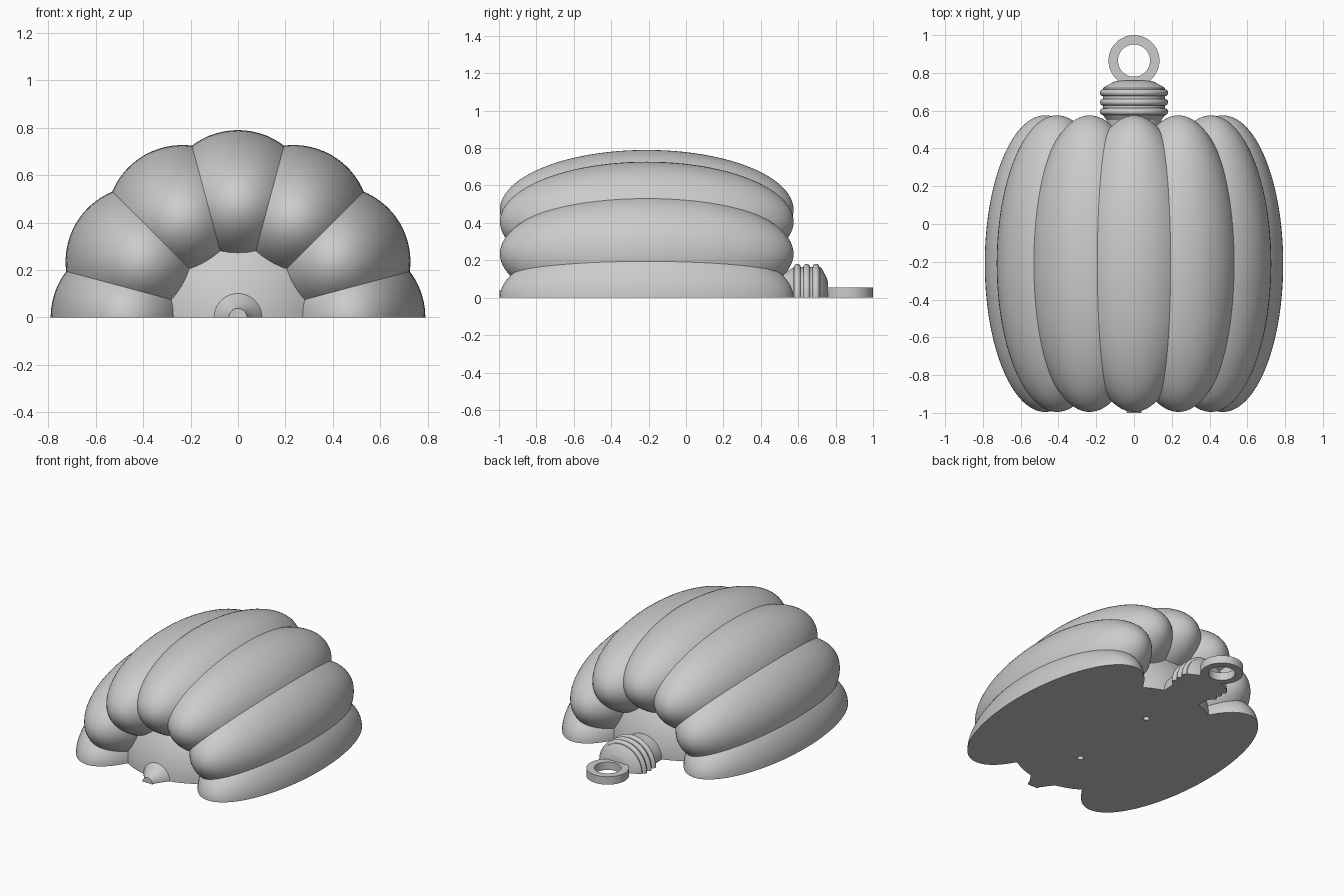
import bpy, bmesh, math
from mathutils import Matrix, Vector

cube = bpy.data.objects.get("Cube")
if cube:
    bpy.data.objects.remove(cube, do_unlink=True)

MID = -0.21                       # middle of the body along its axis
LOBE_R, LOBE_LEN = 0.32, 0.785    # lobe radius and half length
LOBE_OFF = 0.47                   # lobe distance from the axis
CORE_R, CORE_LEN = 0.58, 0.70     # core radius and half length

GREY = (0.6, 0.6, 0.6, 1)
grey = bpy.data.materials.new("plain_grey")
grey.use_nodes = True
grey.diffuse_color = GREY
grey.node_tree.nodes["Principled BSDF"].inputs["Base Color"].default_value = GREY


def finish(name, bm):
    """Turn a bmesh into a named, smooth grey object."""
    bmesh.ops.remove_doubles(bm, verts=bm.verts, dist=1e-5)
    bmesh.ops.recalc_face_normals(bm, faces=bm.faces)
    mesh = bpy.data.meshes.new(name)
    bm.to_mesh(mesh)
    bm.free()
    mesh.materials.append(grey)
    obj = bpy.data.objects.new(name, mesh)
    bpy.context.collection.objects.link(obj)
    bpy.ops.object.select_all(action='DESELECT')
    obj.select_set(True)
    bpy.context.view_layer.objects.active = obj
    bpy.ops.object.shade_smooth_by_angle(angle=math.radians(31))
    return obj


def half_lathe(profile):
    """Spin (radius, y) points half a turn over the top of the y axis."""
    bm = bmesh.new()
    verts = [bm.verts.new((r, y, 0)) for r, y in profile]
    edges = [bm.edges.new(p) for p in zip(verts, verts[1:])]
    bmesh.ops.spin(bm, geom=verts + edges, cent=(0, 0, 0), axis=(0, -1, 0),
                   angle=math.pi, steps=48)
    bmesh.ops.remove_doubles(bm, verts=bm.verts, dist=1e-5)
    return bm


def in_lobe(r, y):
    return ((r - LOBE_OFF) / LOBE_R) ** 2 + ((y - MID) / LOBE_LEN) ** 2 < 1


def in_core(r, y):
    return (r / CORE_R) ** 2 + ((y - MID) / CORE_LEN) ** 2 < 1


# Core with the small blossom nub at the front end
core = [(0, -1.0), (0.038, -1.0), (0.042, -0.98), (0.07, -0.94)]
for i in range(4, 73):
    a = math.pi * i / 72
    r = CORE_R * math.sin(a) if i < 72 else 0
    core.append((r, MID - CORE_LEN * math.cos(a)))
finish("core", half_lathe(core))

# Seven lobes over the upper half, each trimmed to its own wedge
for k in range(7):
    a = math.radians(30 * k)
    bm = bmesh.new()
    bmesh.ops.create_uvsphere(bm, u_segments=64, v_segments=48, radius=1)
    place = (Matrix.Translation((LOBE_OFF * math.cos(a), MID, LOBE_OFF * math.sin(a)))
             @ Matrix.Rotation(-a, 4, 'Y')
             @ Matrix.Diagonal(Vector((LOBE_R, LOBE_LEN, LOBE_R, 1)))
             @ Matrix.Rotation(math.pi / 2, 4, 'X'))
    bmesh.ops.transform(bm, matrix=place, verts=bm.verts)
    for degrees, lower in ((max(30 * k - 15, 0), True), (min(30 * k + 15, 180), False)):
        t = math.radians(degrees)
        bmesh.ops.bisect_plane(bm, geom=bm.verts[:] + bm.edges[:] + bm.faces[:],
                               dist=1e-5, plane_co=(0, 0, 0),
                               plane_no=(-math.sin(t), 0, math.cos(t)),
                               clear_inner=lower, clear_outer=not lower)
    finish("lobe", bm)

# Flat underside: outline of the core and the two side lobes
lobe_edge = []
for i in range(160):
    t = 2 * math.pi * i / 160
    lobe_edge.append((LOBE_OFF - LOBE_R * math.cos(t), MID - LOBE_LEN * math.sin(t)))
outer_core = [p for p in core if not in_lobe(*p)]
half = ([p for p in outer_core if p[1] < MID]
        + [p for p in lobe_edge if not in_core(*p)]
        + [p for p in outer_core if p[1] > MID])
outline = half + [(-r, y) for r, y in reversed(half[1:-1])]
bm = bmesh.new()
verts = [bm.verts.new((x, y, 0)) for x, y in outline]
rim = [bm.edges.new((verts[i - 1], verts[i])) for i in range(len(verts))]

# Two small blind peg holes in the underside
pegs = []
for y in (0.12, -0.53):
    ring = bmesh.ops.create_circle(bm, segments=24, radius=0.02,
                                   matrix=Matrix.Translation((0, y, 0)))
    pegs.append(list({e for v in ring["verts"] for e in v.link_edges}))
bmesh.ops.triangle_fill(bm, edges=rim + pegs[0] + pegs[1], normal=(0, 0, -1))
for edges in pegs:
    wall = bmesh.ops.extrude_edge_only(bm, edges=edges)["geom"]
    top = [g for g in wall if isinstance(g, bmesh.types.BMVert)]
    bmesh.ops.translate(bm, verts=top, vec=(0, 0, 0.06))
    bmesh.ops.edgeloop_fill(bm, edges=[g for g in wall if isinstance(g, bmesh.types.BMEdge)])
underside = finish("flat_underside", bm)
if max(underside.data.polygons, key=lambda p: p.area).normal.z > 0:
    underside.data.flip_normals()

# Cap with three rounded ribs
cap = [(0, 0.44), (0.14, 0.44), (0.145, 0.55), (0.163, 0.575)]
for y in (0.595, 0.645, 0.695):
    for i in range(9):
        a = math.pi * i / 8
        cap.append((0.163 + 0.018 * math.sin(a), y - 0.018 * math.cos(a)))
cap += [(0.163, 0.72), (0.15, 0.73), (0.105, 0.753), (0.08, 0.76), (0, 0.76)]
bm = half_lathe(cap)
bmesh.ops.edgeloop_fill(bm, edges=[e for e in bm.edges if e.is_boundary])
finish("ribbed_cap", bm)

# Flat hanging ring
section = [(0.085, 0), (0.135, 0), (0.135, 0.055), (0.085, 0.055)]
bm = bmesh.new()
verts = [bm.verts.new((r, 0, z)) for r, z in section]
edges = [bm.edges.new((verts[i - 1], verts[i])) for i in range(4)]
bmesh.ops.spin(bm, geom=verts + edges, cent=(0, 0, 0), axis=(0, 0, 1),
               angle=2 * math.pi, steps=64, use_merge=True)
hanging_ring = finish("hanging_ring", bm)
hanging_ring.location = (0, 0.865, 0)
